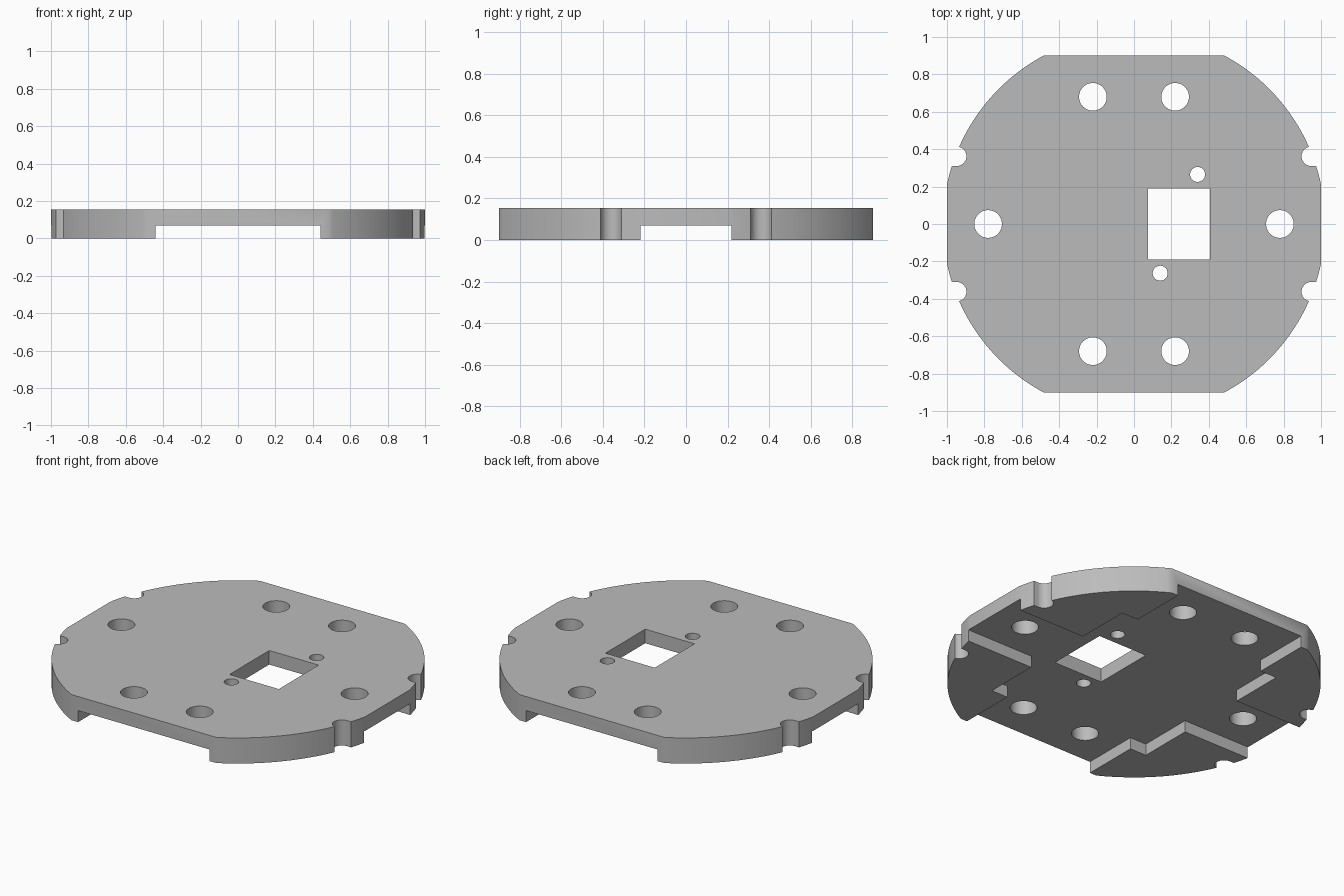
import bpy, bmesh, math

if "Cube" in bpy.data.objects:
    bpy.data.objects.remove(bpy.data.objects["Cube"])

T, R = 0.155, 1.022          # plate thickness, rim radius
HX, HY = 1.0, 0.9            # flats on the rim
RECESS = 0.07                # depth of the pocket underneath


def prism(name, pts, z0, z1):
    """Extrude a closed outline from z0 to z1."""
    bm = bmesh.new()
    face = bm.faces.new([bm.verts.new((x, y, z0)) for x, y in pts])
    ext = bmesh.ops.extrude_face_region(bm, geom=[face])
    for v in ext["geom"]:
        if isinstance(v, bmesh.types.BMVert):
            v.co.z = z1
    bmesh.ops.recalc_face_normals(bm, faces=bm.faces)
    mesh = bpy.data.meshes.new(name)
    bm.to_mesh(mesh)
    bm.free()
    ob = bpy.data.objects.new(name, mesh)
    bpy.context.collection.objects.link(ob)
    return ob


def arc(cx, cy, r, a0, a1, n):
    return [(cx + r * math.cos(a0 + (a1 - a0) * i / n),
             cy + r * math.sin(a0 + (a1 - a0) * i / n)) for i in range(n + 1)]


def circle(cx, cy, r, n=48):
    return arc(cx, cy, r, 0, 2 * math.pi, n)[:-1]


def rect(x0, x1, y0, y1):
    return [(x0, y0), (x1, y0), (x1, y1), (x0, y1)]


# plate outline: a disc with four flats
a, b, pi = math.acos(HX / R), math.asin(HY / R), math.pi
outline = []
for s, e in ((a, b), (pi - b, pi - a), (pi + a, pi + b), (2 * pi - b, 2 * pi - a)):
    outline += arc(0, 0, R, s, e, 32)
plate = prism("mounting_plate", outline, 0, T)

# stepped cross pocket in the underside
def pocket_corner(sx, sy):
    pts = [(1.2, .22), (.55, .22), (.55, .555), (.44, .555), (.44, 1.2)]
    pts = [(sx * x, sy * y) for x, y in pts]
    return pts if sx * sy > 0 else pts[::-1]

pocket = sum((pocket_corner(*s) for s in ((1, 1), (-1, 1), (-1, -1), (1, -1))), [])
cutters = [prism("pocket_cutter", pocket, -0.1, RECESS)]

# through holes: square window, two pin holes, six bolt holes
through = [rect(.076, .406, -.19, .19), circle(.34, .265, .04), circle(.14, -.263, .04)]
through += [circle(sx * .22, sy * .68, .074) for sx in (1, -1) for sy in (1, -1)]
through += [circle(sx * .78, 0, .074) for sx in (1, -1)]

# round-ended slots on the left and right rim
for sx in (1, -1):
    for sy in (1, -1):
        slot = arc(.948, .362, .052, pi / 2, 1.5 * pi, 24) + [(1.1, .31), (1.1, .414)]
        through.append([(sx * x, sy * y) for x, y in slot])
cutters += [prism("hole_cutter", p, -0.1, T + 0.1) for p in through]

# apply all cuts
bpy.context.view_layer.objects.active = plate
plate.select_set(True)
for c in cutters:
    c.hide_render = True
    mod = plate.modifiers.new("cut", "BOOLEAN")
    mod.operation, mod.solver, mod.object = "DIFFERENCE", "EXACT", c
    bpy.ops.object.modifier_apply(modifier=mod.name)
for c in cutters:
    bpy.data.objects.remove(c)

# finish
grey = bpy.data.materials.new("plain_grey")
grey.diffuse_color = (0.5, 0.5, 0.5, 1)
grey.use_nodes = True
grey.node_tree.nodes["Principled BSDF"].inputs["Base Color"].default_value = grey.diffuse_color
plate.data.materials.clear()
plate.data.materials.append(grey)
bpy.ops.object.select_all(action="DESELECT")
plate.select_set(True)
bpy.ops.object.shade_smooth_by_angle(angle=math.radians(30))
